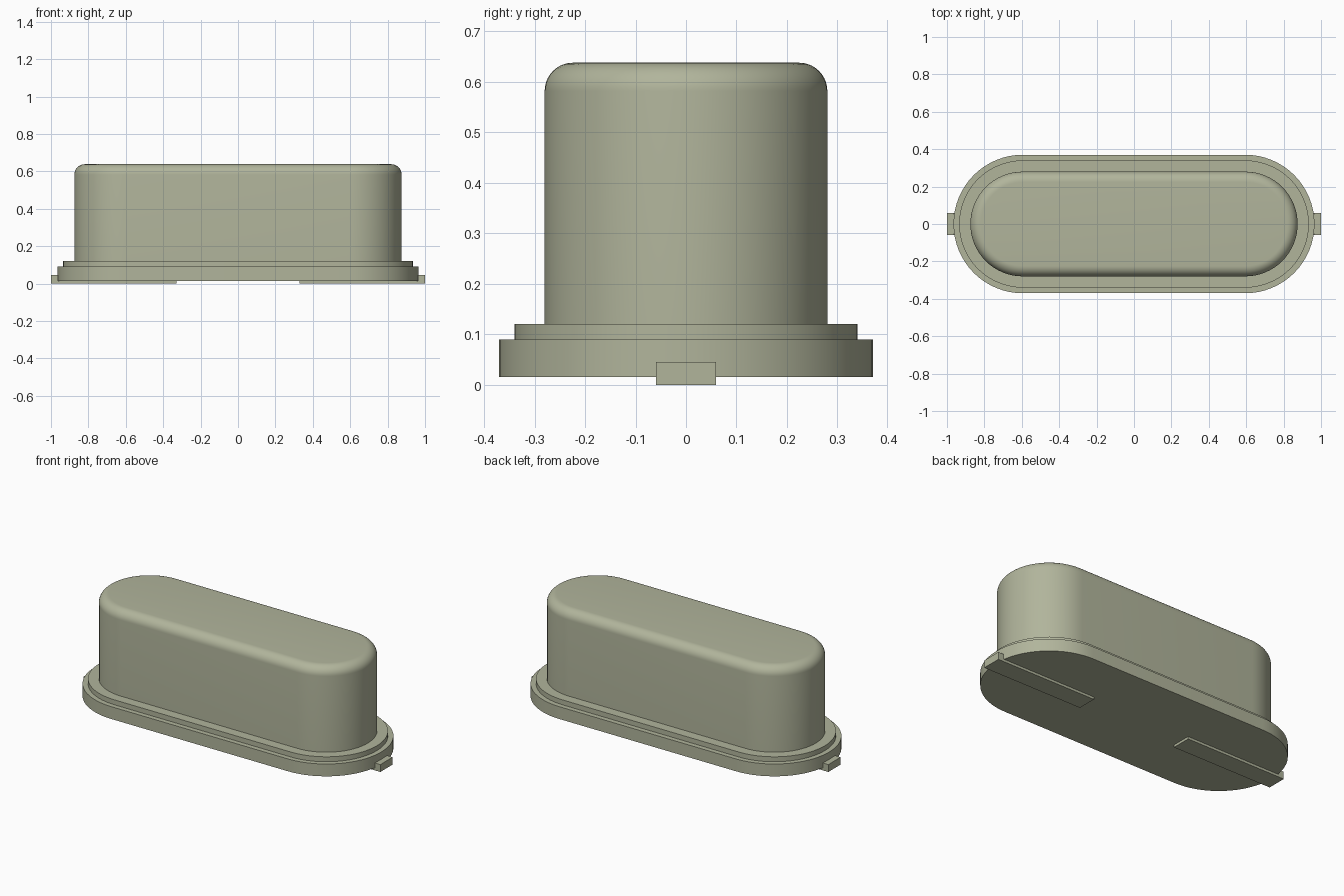
import bpy, bmesh, math

cube = bpy.data.objects.get("Cube")
if cube:
    bpy.data.objects.remove(cube, do_unlink=True)

mat = bpy.data.materials.new("grey_green_metal")
mat.use_nodes = True
colour = (0.44, 0.46, 0.33, 1)
mat.diffuse_color = colour
mat.node_tree.nodes["Principled BSDF"].inputs["Base Color"].default_value = colour

HALF_STRAIGHT = 0.595
ARC_STEPS = 32


def stadium(radius):
    """Counter-clockwise outline of a slot with the given end radius."""
    points = []
    for side in (1, -1):
        for i in range(ARC_STEPS + 1):
            a = math.pi * (i / ARC_STEPS - 0.5)
            points.append((side * (HALF_STRAIGHT + radius * math.cos(a)),
                           side * radius * math.sin(a)))
    return points


def finish(name, bm, smooth):
    bmesh.ops.recalc_face_normals(bm, faces=bm.faces)
    mesh = bpy.data.meshes.new(name)
    bm.to_mesh(mesh)
    bm.free()
    mesh.materials.append(mat)
    obj = bpy.data.objects.new(name, mesh)
    bpy.context.collection.objects.link(obj)
    if smooth:
        bpy.ops.object.select_all(action="DESELECT")
        obj.select_set(True)
        bpy.context.view_layer.objects.active = obj
        bpy.ops.object.shade_smooth_by_angle(angle=math.radians(35))
    return obj


def slot_solid(name, profile):
    """Loft slot outlines through (radius, height) pairs, capped at both ends."""
    bm = bmesh.new()
    rings = [[bm.verts.new((x, y, z)) for x, y in stadium(r)] for r, z in profile]
    for low, high in zip(rings, rings[1:]):
        for i in range(len(low)):
            j = (i + 1) % len(low)
            bm.faces.new((low[i], low[j], high[j], high[i]))
    bm.faces.new(rings[0][::-1])
    bm.faces.new(rings[-1])
    return finish(name, bm, True)


# Stepped base flange
slot_solid("base_flange", [(0.37, 0.015), (0.37, 0.09), (0.34, 0.09), (0.34, 0.12)])

# Can with a rounded top edge
RADIUS, TOP, FILLET = 0.28, 0.638, 0.056
can = [(RADIUS, 0.12)]
for i in range(11):
    a = math.pi / 2 * i / 10
    can.append((RADIUS - FILLET * (1 - math.cos(a)), TOP - FILLET * (1 - math.sin(a))))
slot_solid("can", can)

# L-shaped leads: a strip under the base with an upturned outer end
for name, side in (("left_lead", 1), ("right_lead", -1)):
    bm = bmesh.new()
    outline = [(0.33, 0), (1, 0), (1, 0.045), (0.963, 0.045), (0.963, 0.015), (0.33, 0.015)]
    face = bm.faces.new([bm.verts.new((side * x, -0.059, z)) for x, z in outline])
    result = bmesh.ops.extrude_face_region(bm, geom=[face])
    moved = [v for v in result["geom"] if isinstance(v, bmesh.types.BMVert)]
    bmesh.ops.translate(bm, vec=(0, 0.118, 0), verts=moved)
    finish(name, bm, False)
